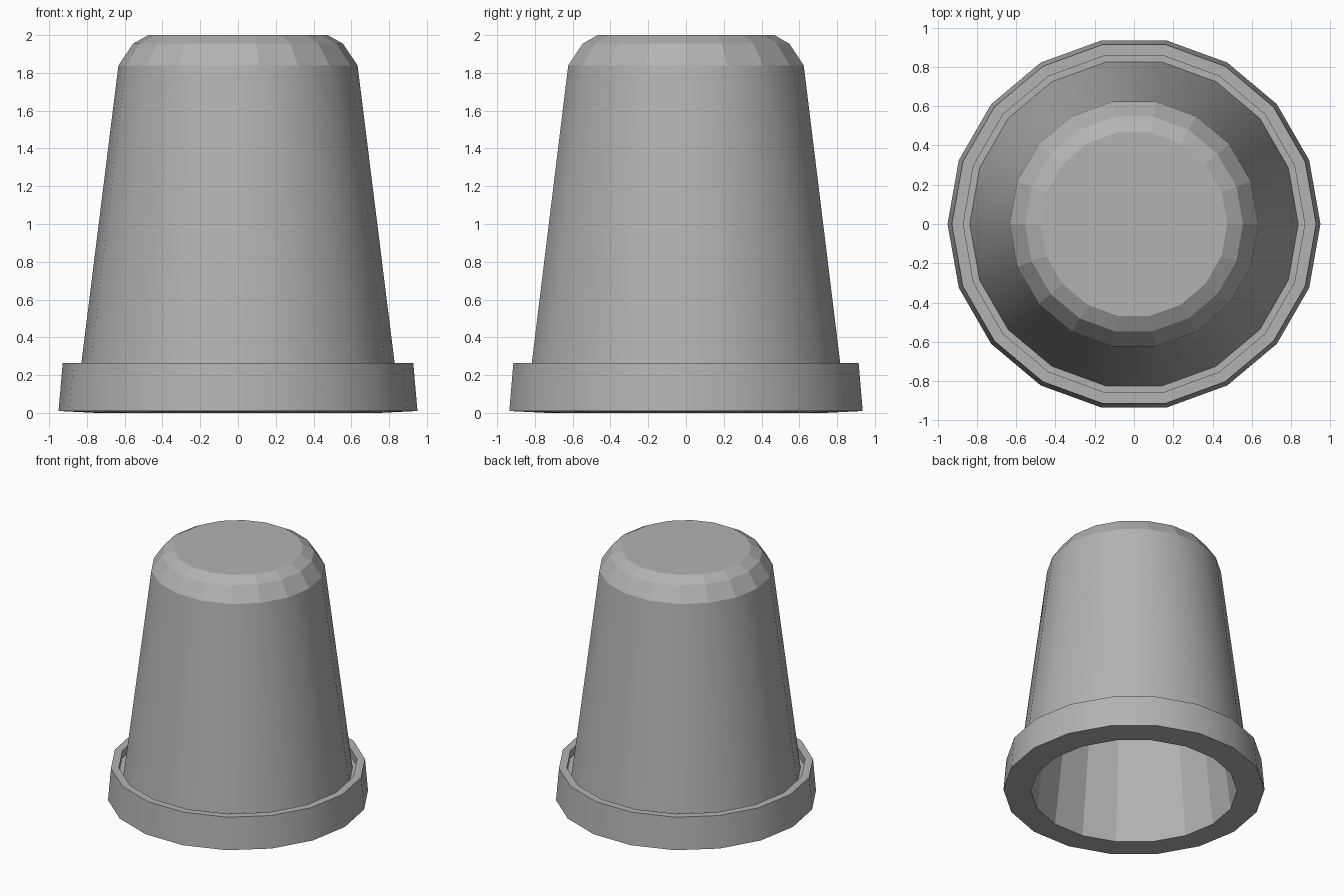
import bpy, bmesh
from math import cos, sin, tau

if "Cube" in bpy.data.objects:
    bpy.data.objects.remove(bpy.data.objects["Cube"])

SIDES = 18

# Cross-section from top centre outside, round the rim, to the ceiling inside:
# (radius, height, smooth shading on the band that starts here)
PROFILE = [
    (0.475, 2.00, False),   # flat top edge, upper bevel
    (0.555, 1.955, False),  # lower bevel
    (0.633, 1.84, True),    # tapered outer wall
    (0.837, 0.20, False),   # groove floor
    (0.875, 0.20, False),   # groove wall
    (0.870, 0.265, False),  # rim top
    (0.928, 0.265, True),   # rim outside
    (0.950, 0.01, False),   # sloping underside
    (0.750, 0.00, False),   # inner wall
    (0.525, 1.80, False),   # inner bevel
    (0.480, 1.86, False),
    (0.420, 1.89, False),   # inner ceiling
]


def lathe(name, profile, sides):
    bm = bmesh.new()
    rings = [[bm.verts.new((r * cos(tau * i / sides), r * sin(tau * i / sides), z))
              for i in range(sides)] for r, z, _ in profile]
    for k in range(len(rings) - 1):
        a, b = rings[k], rings[k + 1]
        for i in range(sides):
            j = (i + 1) % sides
            face = bm.faces.new((a[i], b[i], b[j], a[j]))
            face.smooth = profile[k][2]
    # Top and ceiling caps
    bm.faces.new(rings[0])
    bm.faces.new(rings[-1][::-1])
    # Keep the ring edges crisp
    for ring in rings:
        for i in range(sides):
            bm.edges.get((ring[i], ring[(i + 1) % sides])).smooth = False
    bmesh.ops.recalc_face_normals(bm, faces=bm.faces)
    mesh = bpy.data.meshes.new(name)
    bm.to_mesh(mesh)
    bm.free()
    obj = bpy.data.objects.new(name, mesh)
    bpy.context.collection.objects.link(obj)
    return obj


# Upturned hollow cup with a raised rim, in dark grey
cup = lathe("upturned_cup", PROFILE, SIDES)
grey = bpy.data.materials.new("dark_grey")
grey.diffuse_color = (0.45, 0.45, 0.45, 1)
grey.use_nodes = True
grey.node_tree.nodes["Principled BSDF"].inputs["Base Color"].default_value = grey.diffuse_color
cup.data.materials.append(grey)
